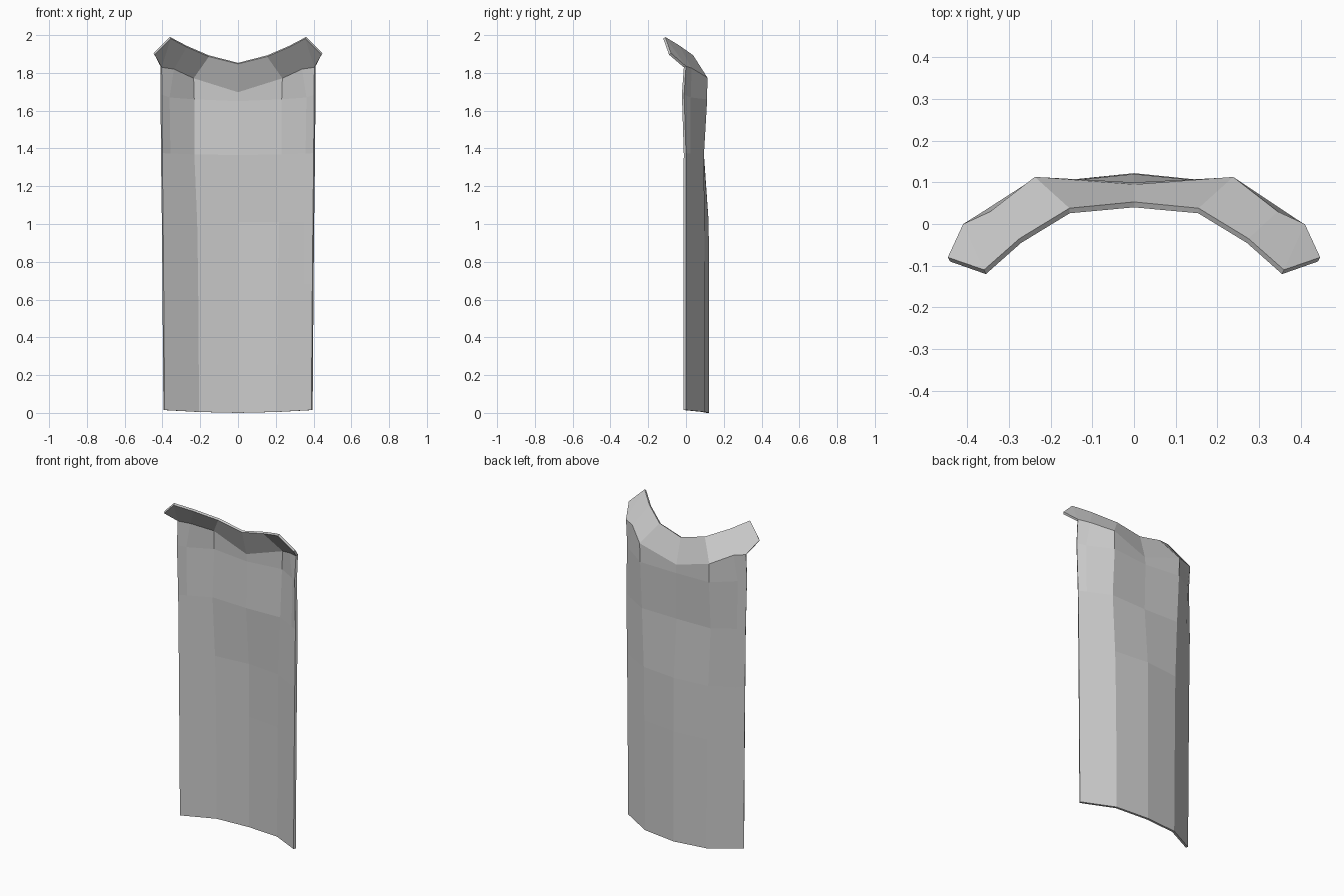
import bpy, bmesh

cube = bpy.data.objects.get("Cube")
if cube:
    bpy.data.objects.remove(cube, do_unlink=True)

# Cloth colour
grey = bpy.data.materials.new("cloth_grey")
grey.use_nodes = True
colour = (0.6, 0.6, 0.6, 1)
grey.diffuse_color = colour
grey.node_tree.nodes["Principled BSDF"].inputs["Base Color"].default_value = colour


def hanging_row(z, mid_x, edge_x, centre_y, mid_y, edge_y, rise):
    """Half a row of the drape: centre, fold, side and border points."""
    fold = (mid_x, mid_y, z + rise / 3)
    border = (edge_x, edge_y, z + rise)
    side = tuple(a + (b - a) * 0.75 for a, b in zip(fold, border))
    return [(0, centre_y, z), fold, side, border]


# Straight drape, from hem to upper back
rows = [hanging_row(z, x, edge, back, fold, 0.0, rise)
        for z, x, edge, back, fold, rise in (
            (0, 0.21, 0.395, 0.122, 0.1, 0.015),
            (0.68, 0.215, 0.4, 0.122, 0.1, 0),
            (1.01, 0.22, 0.403, 0.12, 0.098, 0),
            (1.365, 0.235, 0.408, 0.093, 0.095, 0.01))]

# Shoulders and flared collar
rows += [
    [(0, 0.1, 1.65), (0.235, 0.112, 1.66), (0.37, 0.025, 1.67), (0.41, -0.01, 1.685)],
    [(0, 0.095, 1.7), (0.238, 0.113, 1.775), (0.345, 0.03, 1.825), (0.41, 0, 1.835)],
    [(0, 0.053, 1.853), (0.155, 0.038, 1.893), (0.275, -0.035, 1.945), (0.36, -0.11, 1.99)],
]
collar_tip = (0.447, -0.08, 1.905)


def build_cape():
    bm = bmesh.new()
    for side in (1, -1):
        def add(p):
            return bm.verts.new((side * p[0], p[1], p[2]))

        def face(*corners):
            bm.faces.new(corners if side > 0 else corners[::-1])

        grid = [[add(p) for p in row] for row in rows]
        for low, high in zip(grid, grid[1:]):
            for i in range(3):
                face(low[i + 1], low[i], high[i], high[i + 1])
        # Pointed collar end
        tip = add(collar_tip)
        face(grid[-2][3], grid[-1][3], tip)
    bmesh.ops.remove_doubles(bm, verts=bm.verts, dist=0.0005)
    bm.normal_update()
    mesh = bpy.data.meshes.new("cape")
    bm.to_mesh(mesh)
    bm.free()
    return mesh


cape = bpy.data.objects.new("cape", build_cape())
bpy.context.collection.objects.link(cape)
cape.data.materials.append(grey)

# Cloth thickness, grown towards the wearer
cloth = cape.modifiers.new("thickness", "SOLIDIFY")
cloth.thickness = 0.014
cloth.offset = -1
